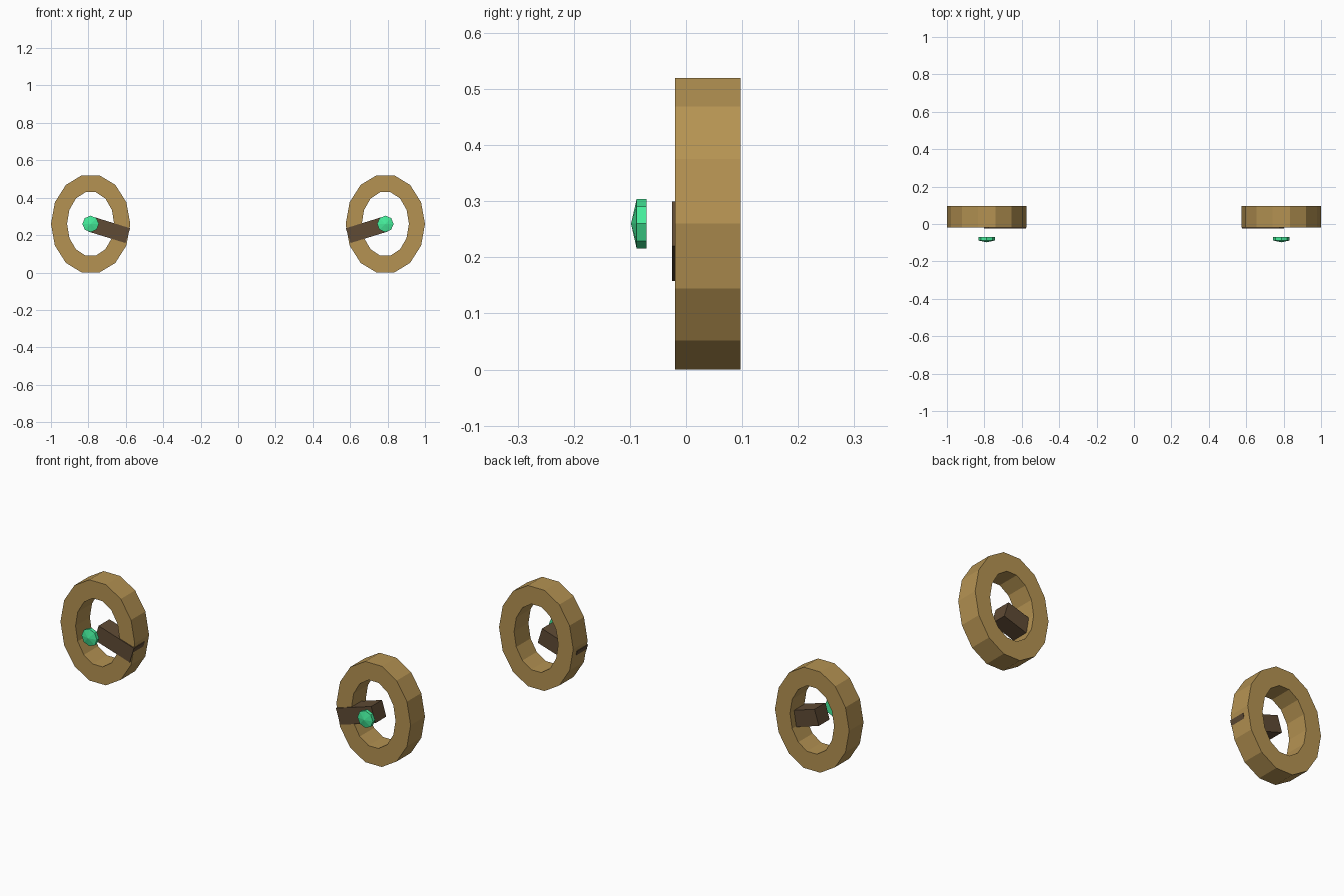
import bpy, bmesh
from math import sin, cos, tau

if "Cube" in bpy.data.objects:
    bpy.data.objects.remove(bpy.data.objects["Cube"])


def material(name, color):
    m = bpy.data.materials.new(name)
    m.diffuse_color = (*color, 1)
    m.use_nodes = True
    m.node_tree.nodes["Principled BSDF"].inputs["Base Color"].default_value = m.diffuse_color
    return m


GOLD = material("ochre", (0.46, 0.29, 0.085))
WOOD = material("dark_brown", (0.115, 0.07, 0.035))
GREEN = material("green", (0.06, 0.85, 0.33))


def finish(bm, name, mat, loc):
    bmesh.ops.recalc_face_normals(bm, faces=bm.faces)
    mesh = bpy.data.meshes.new(name)
    bm.to_mesh(mesh)
    bm.free()
    mesh.materials.append(mat)
    ob = bpy.data.objects.new(name, mesh)
    ob.location = loc
    bpy.context.collection.objects.link(ob)
    return ob


def loop(bm, n, rx, rz, y):
    return [bm.verts.new((rx * cos(tau * i / n), y, rz * sin(tau * i / n))) for i in range(n)]


def bridge(bm, a, b):
    n = len(a)
    for i in range(n):
        j = (i + 1) % n
        bm.faces.new((a[i], a[j], b[j], b[i]))


def ring(name, loc):
    # Oval 14-sided ring with a rectangular section
    bm = bmesh.new()
    section = [(0.212, 0.2667, -0.02), (0.212, 0.2667, 0.097),
               (0.126, 0.174, 0.097), (0.126, 0.174, -0.02)]
    loops = [loop(bm, 14, *s) for s in section]
    for k in range(4):
        bridge(bm, loops[k], loops[(k + 1) % 4])
    finish(bm, name, GOLD, loc)


def bar(name, loc, tilt):
    # Tilted bar set into the ring
    bm = bmesh.new()
    bmesh.ops.create_cube(bm, size=1)
    bmesh.ops.scale(bm, vec=(0.211, 0.088, 0.083), verts=bm.verts)
    finish(bm, name, WOOD, loc).rotation_euler.y = tilt


def stud(name, loc):
    # Eight-sided stud with a shallow pointed front
    bm = bmesh.new()
    back = loop(bm, 8, 0.044, 0.044, -0.07)
    rim = loop(bm, 8, 0.044, 0.044, -0.088)
    tip = bm.verts.new((0, -0.098, 0))
    bm.faces.new(back)
    bridge(bm, back, rim)
    for i in range(8):
        bm.faces.new((rim[i], rim[(i + 1) % 8], tip))
    finish(bm, name, GREEN, loc)


# Mirrored left and right sets
for label, s in (("left", -1), ("right", 1)):
    ring(f"{label}_ring", (s * 0.788, 0, 0.26))
    bar(f"{label}_bar", (s * 0.69, 0.019, 0.2285), -s * 0.3)
    stud(f"{label}_stud", (s * 0.788, 0, 0.26))
